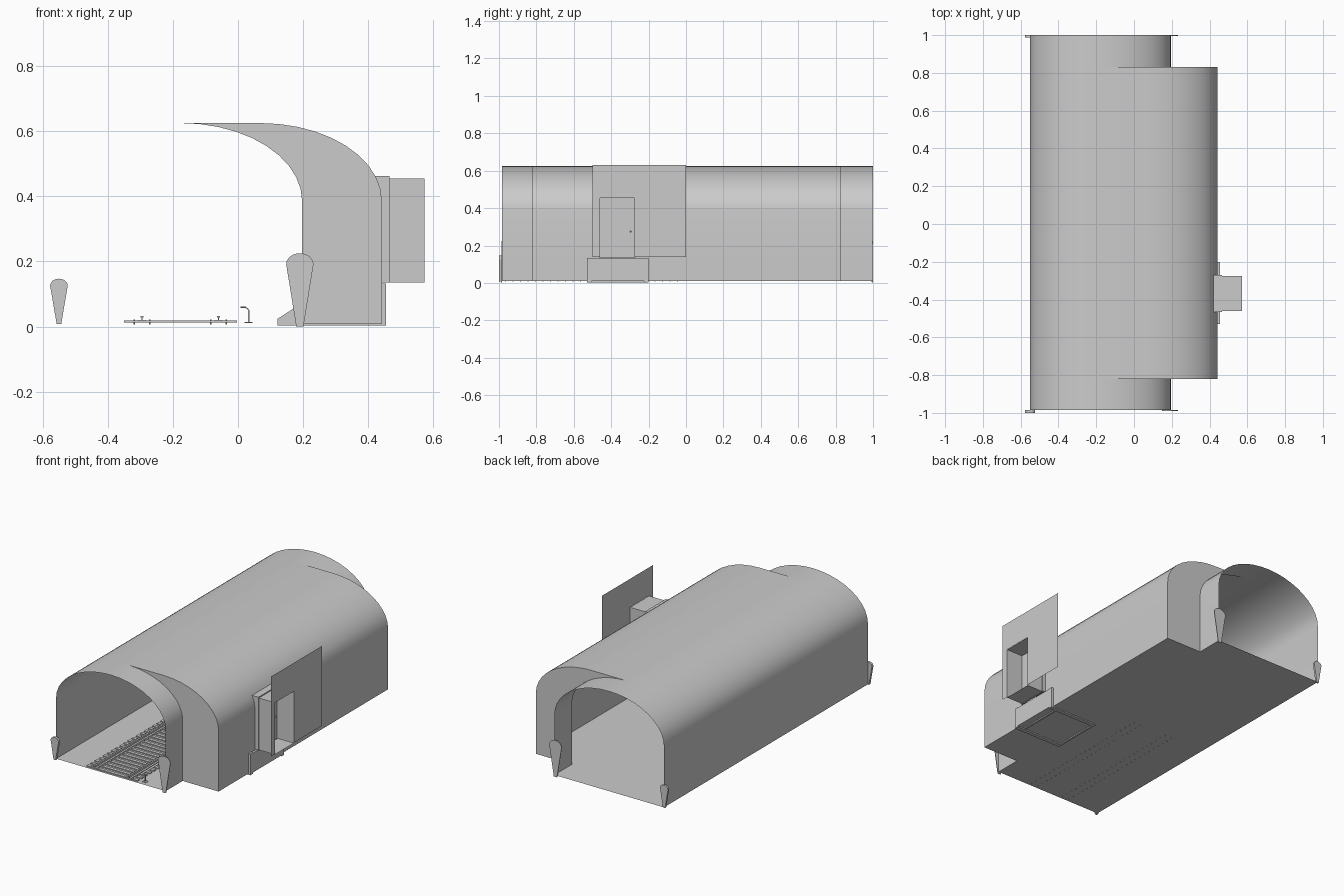
import bpy, bmesh, math
from mathutils import Vector

cube = bpy.data.objects.get("Cube")
if cube:
    bpy.data.objects.remove(cube)

GREY = (0.6, 0.6, 0.6, 1)
mat = bpy.data.materials.new("concrete grey")
mat.use_nodes = True
mat.diffuse_color = GREY
mat.node_tree.nodes["Principled BSDF"].inputs["Base Color"].default_value = GREY

FLOOR, SPRING, TOP = 0.01, 0.385, 0.625
LEFT, INNER, OUTER = -0.55, 0.197, 0.442
FRONT, BACK = -0.985, 1.0
HALL_FRONT, HALL_BACK = -0.82, 0.83
MID = (LEFT + INNER) / 2
RX = (INNER - LEFT) / 2
SHIFT = OUTER - INNER
DOOR_Y, DOOR_Z = (-0.46, -0.275), (0.135, 0.455)


def finish(name, bm, smooth=False):
    mesh = bpy.data.meshes.new(name)
    bm.to_mesh(mesh)
    bm.free()
    mesh.materials.append(mat)
    ob = bpy.data.objects.new(name, mesh)
    bpy.context.collection.objects.link(ob)
    if smooth:
        bpy.ops.object.select_all(action='DESELECT')
        ob.select_set(True)
        bpy.context.view_layer.objects.active = ob
        bpy.ops.object.shade_smooth_by_angle(angle=math.radians(30))
    return ob


def add_box(bm, x, y, z):
    """Box from three (low, high) ranges."""
    verts = bmesh.ops.create_cube(bm, size=1)["verts"]
    for v in verts:
        v.co = Vector([(r[0] + r[1]) / 2 + c * (r[1] - r[0]) for r, c in zip((x, y, z), v.co)])


def box(name, x, y, z):
    bm = bmesh.new()
    add_box(bm, x, y, z)
    return finish(name, bm)


def add_prism(bm, outline, y0, y1):
    """Outline in x and z, extruded along y."""
    face = bm.faces.new([bm.verts.new((x, y0, z)) for x, z in outline])
    if y1 != y0:
        ext = bmesh.ops.extrude_face_region(bm, geom=[face])["geom"]
        moved = [g for g in ext if isinstance(g, bmesh.types.BMVert)]
        bmesh.ops.translate(bm, verts=moved, vec=(0, y1 - y0, 0))
        bm.faces.new([v for v in reversed(face.verts)]) if not face.is_valid else None
        bmesh.ops.recalc_face_normals(bm, faces=bm.faces)


def arc(shift):
    """Right half of the vault, from springing to crown."""
    return [(MID + shift + RX * math.cos(math.radians(a)),
             SPRING + (TOP - SPRING) * math.sin(math.radians(a))) for a in range(0, 91, 9)]


def profile(shift):
    right = [(INNER + shift, FLOOR), (INNER + shift, DOOR_Z[0])] + arc(shift)
    left = [(2 * MID - x, z) for x, z in reversed(arc(0))] + [(LEFT, FLOOR)]
    return right + left


def shell(name, shift, ys, skip=lambda c: False):
    bm = bmesh.new()
    rows = [[bm.verts.new((x, y, z)) for x, z in profile(shift)] for y in ys]
    for a, b in zip(rows, rows[1:]):
        for i in range(len(a) - 1):
            quad = (a[i], b[i], b[i + 1], a[i + 1])
            if not skip(sum((v.co for v in quad), Vector()) / 4):
                bm.faces.new(quad)
    bmesh.ops.remove_doubles(bm, verts=bm.verts, dist=0.0005)
    return finish(name, bm, True)


def in_door(c):
    return c.x > 0.4 and DOOR_Y[0] < c.y < DOOR_Y[1] and DOOR_Z[0] < c.z < DOOR_Z[1]


# Vaulted shells: narrow tunnel mouths and the wide hall with a door opening
shell("front_tunnel_mouth", 0, (FRONT, HALL_FRONT))
shell("back_tunnel_mouth", 0, (HALL_BACK, BACK))
shell("hall_vault", SHIFT, (HALL_FRONT, *DOOR_Y, HALL_BACK), in_door)

# Walls closing the wide part of the hall
for name, y in (("front_end_wall", HALL_FRONT), ("back_end_wall", HALL_BACK)):
    bm = bmesh.new()
    inner, outer = [(INNER, FLOOR)] + arc(0), [(OUTER, FLOOR)] + arc(SHIFT)
    a = [bm.verts.new((x, y, z)) for x, z in inner]
    b = [bm.verts.new((x, y, z)) for x, z in outer]
    for i in range(len(a) - 1):
        bm.faces.new((a[i], b[i], b[i + 1], a[i + 1]))
    finish(name, bm)

# Flat floor
bm = bmesh.new()
outline = [(LEFT, FRONT), (INNER, FRONT), (INNER, HALL_FRONT), (OUTER, HALL_FRONT),
           (OUTER, HALL_BACK), (INNER, HALL_BACK), (INNER, BACK), (LEFT, BACK)]
bm.faces.new([bm.verts.new((x, y, FLOOR)) for x, y in outline])
finish("floor", bm)


# Teardrop markers beside the tunnel mouths
def marker(name, x, y0, y1, low, high, radius, foot):
    bm = bmesh.new()
    dome = [(x + radius * math.cos(math.radians(a)),
             high - radius * 0.8 * (1 - math.sin(math.radians(a)))) for a in range(-15, 196, 15)]
    add_prism(bm, [(x + foot, low)] + dome + [(x - foot, low)], y0, y1)
    finish(name, bm)


marker("front_small_marker", LEFT, -1.0, -0.985, 0.008, 0.147, 0.027, 0.007)
marker("back_small_marker", LEFT, 0.988, 1.0, 0.008, 0.147, 0.027, 0.007)
marker("front_large_marker", 0.19, -0.99, -0.986, 0.0, 0.225, 0.042, 0.011)
marker("back_large_marker", 0.19, 0.996, 1.0, 0.0, 0.225, 0.042, 0.011)

# Track: sleepers with bolts, rails of I section
COUNT, START, STEP = 24, -0.965, 0.04
ties, bolts = bmesh.new(), bmesh.new()
for i in range(COUNT):
    y = START + i * STEP
    add_box(ties, (-0.35, -0.003), (y - 0.01, y + 0.01), (0.012, 0.018))
    for rail_x in (-0.295, -0.06):
        for side in (-0.024, 0.024):
            new = bmesh.ops.create_cone(bolts, cap_ends=True, segments=6, radius1=0.003,
                                        radius2=0.003, depth=0.014)["verts"]
            bmesh.ops.translate(bolts, verts=new, vec=(rail_x + side, y, 0.014))
finish("sleepers", ties)
finish("sleeper_bolts", bolts)
for name, x in (("left_rail", -0.06), ("right_rail", -0.295)):
    bm = bmesh.new()
    for half, z in ((0.014, (0.018, 0.02)), (0.002, (0.02, 0.028)), (0.005, (0.028, 0.033))):
        add_box(bm, (x - half, x + half), (-0.98, -0.02), z)
    finish(name, bm)

# Hooked brackets carrying the power rail cover
bm = bmesh.new()
for i in range(6):
    y = -0.95 + i * 0.18
    add_box(bm, (0.02, 0.045), (y - 0.012, y + 0.012), (0.011, 0.014))
    add_box(bm, (0.031, 0.035), (y - 0.004, y + 0.004), (0.014, 0.05))
    add_prism(bm, [(0.008, 0.06), (0.022, 0.06), (0.03, 0.057), (0.035, 0.05),
                   (0.031, 0.05), (0.027, 0.055), (0.02, 0.057), (0.008, 0.057)], y - 0.004, y + 0.004)
finish("power_rail_brackets", bm)
box("power_rail_cover", (0.008, 0.024), (-0.97, -0.03), (0.059, 0.061))

# Stairs up to the door
Y0, Y1 = -0.53, -0.2
bm = bmesh.new()
side = [(0.122, FLOOR), (0.122, 0.024), (0.29, 0.133), (0.455, 0.133), (0.455, FLOOR)]
for y in (Y0, Y1 - 0.025):
    add_prism(bm, side, y, y + 0.025)
finish("stair_sides", bm)
bm = bmesh.new()
for i in range(5):
    add_box(bm, (0.15 + i * 0.03, 0.455), (Y0 + 0.025, Y1 - 0.025),
            (FLOOR + i * 0.024, FLOOR + (i + 1) * 0.024))
finish("stair_steps", bm)
bm = bmesh.new()
for y in (Y0, Y1 - 0.025):
    add_box(bm, (0.122, 0.455), (y, y + 0.025), (0.003, FLOOR))
for x in (0.122, 0.4):
    add_box(bm, (x, x + 0.012), (Y0 + 0.025, Y1 - 0.025), (0.003, FLOOR))
finish("stair_footing", bm)

# Door, its frame, and the open recess behind it
bm = bmesh.new()
for y in (DOOR_Y[0] - 0.006, DOOR_Y[1]):
    add_box(bm, (0.42, 0.465), (y, y + 0.006), (DOOR_Z[0], 0.462))
add_box(bm, (0.42, 0.465), DOOR_Y, (DOOR_Z[1], 0.462))
finish("door_frame", bm)
box("door", (0.452, 0.46), DOOR_Y, DOOR_Z)
bm = bmesh.new()
bmesh.ops.create_icosphere(bm, subdivisions=1, radius=0.005)
bmesh.ops.translate(bm, verts=bm.verts, vec=(0.462, -0.295, 0.275))
finish("door_knob", bm, True)
bm = bmesh.new()
add_box(bm, (0.462, 0.573), DOOR_Y, DOOR_Z)
ends = [f for f in bm.faces if abs(f.normal.x) > 0.9]
bmesh.ops.delete(bm, geom=ends, context='FACES_ONLY')
finish("door_recess", bm)

# Thin panel around the mouth of the recess
bm = bmesh.new()
for y, z in (((-0.5, DOOR_Y[0]), (0.138, 0.63)), ((DOOR_Y[1], 0.0), (0.138, 0.63)),
             (DOOR_Y, (DOOR_Z[1], 0.63))):
    bm.faces.new([bm.verts.new((0.574, *p)) for p in
                  ((y[0], z[0]), (y[1], z[0]), (y[1], z[1]), (y[0], z[1]))])
bmesh.ops.remove_doubles(bm, verts=bm.verts, dist=0.0005)
finish("recess_panel", bm)
